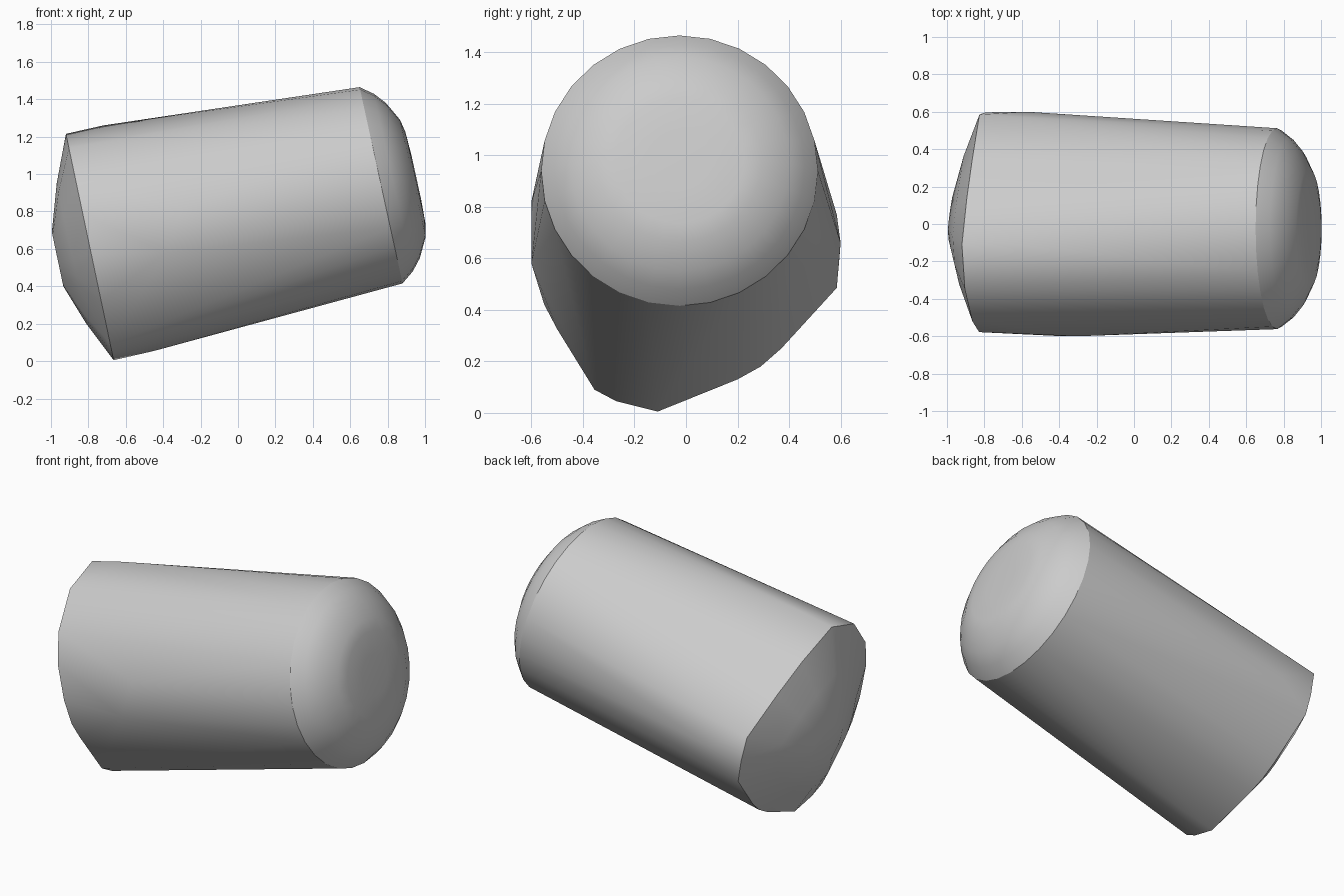
import bpy, bmesh, math
from mathutils import Vector

cube = bpy.data.objects.get("Cube")
if cube:
    bpy.data.objects.remove(cube)

# Plain grey surface
grey = bpy.data.materials.new("plain grey")
grey.use_nodes = True
colour = (0.6, 0.6, 0.6, 1)
grey.diffuse_color = colour
grey.node_tree.nodes["Principled BSDF"].inputs["Base Color"].default_value = colour

# Round end: stacked rings (radius, height along the tilted axis)
SEGMENTS = 28
centre = Vector((0.765, -0.025, 0.94))
axis = Vector((0.977, 0, 0.214)).normalized()
side = Vector((0, 1, 0))
up = axis.cross(side)
dome_profile = [(0.537, 0), (0.486, 0.067), (0.425, 0.119), (0.32, 0.174),
                (0.25, 0.188), (0.12, 0.193)]


def ring(radius, height):
    angles = [math.tau * i / SEGMENTS for i in range(SEGMENTS)]
    return [centre + axis * height + radius * (up * math.cos(a) + side * math.sin(a))
            for a in angles]


dome = [ring(r, h) for r, h in dome_profile]

# Irregular end: outline as (y, z), placed on its tilted plane
outline = [(-0.11, 1.215), (0.14, 1.09), (0.35, 0.95), (0.585, 0.77), (0.597, 0.62),
           (0.585, 0.485), (0.37, 0.25), (0.29, 0.18), (0.2, 0.13), (-0.11, 0.005),
           (-0.27, 0.045), (-0.355, 0.09), (-0.5, 0.325), (-0.55, 0.42),
           (-0.58, 0.57), (-0.578, 0.78), (-0.52, 0.95), (-0.35, 1.14)]
rim = [Vector((-0.92 + (1.215 - z) * 0.211, y, z)) for y, z in outline]

# Shallow cap with a small flat face
cap_centre = Vector((-0.785, 0, 0.575))
cap = [cap_centre + (p - cap_centre) * s - axis * h
       for s, h in ((0.62, 0.103), (0.24, 0.182)) for p in rim]

# Slight swellings along the barrel
swellings = [Vector(p) for p in ((-0.38, -0.6, 0.58), (-0.3, -0.6, 0.82),
                                 (-0.72, -0.1, 1.26), (-0.45, -0.11, 0.054),
                                 (-0.57, 0.6, 0.66))]

# Wrap every ring in one tight convex skin
bm = bmesh.new()
for p in sum(dome, []) + rim + cap + swellings:
    bm.verts.new(p)
hull = bmesh.ops.convex_hull(bm, input=bm.verts[:], use_existing_faces=False)
loose = {g for g in hull["geom_interior"] + hull["geom_unused"]
         if isinstance(g, bmesh.types.BMVert)}
bmesh.ops.delete(bm, geom=list(loose), context="VERTS")
bmesh.ops.recalc_face_normals(bm, faces=bm.faces[:])

# Smooth skin with crisp edges around both end rims
for face in bm.faces:
    face.smooth = True


def on_rim(vert, points):
    return any((vert.co - p).length < 0.0001 for p in points)


for points in (rim, dome[0]):
    edge_verts = {v for v in bm.verts if on_rim(v, points)}
    for edge in bm.edges:
        if all(v in edge_verts for v in edge.verts):
            edge.smooth = False

mesh = bpy.data.meshes.new("rounded_barrel")
bm.to_mesh(mesh)
bm.free()
mesh.materials.append(grey)
barrel = bpy.data.objects.new("rounded_barrel", mesh)
bpy.context.collection.objects.link(barrel)
